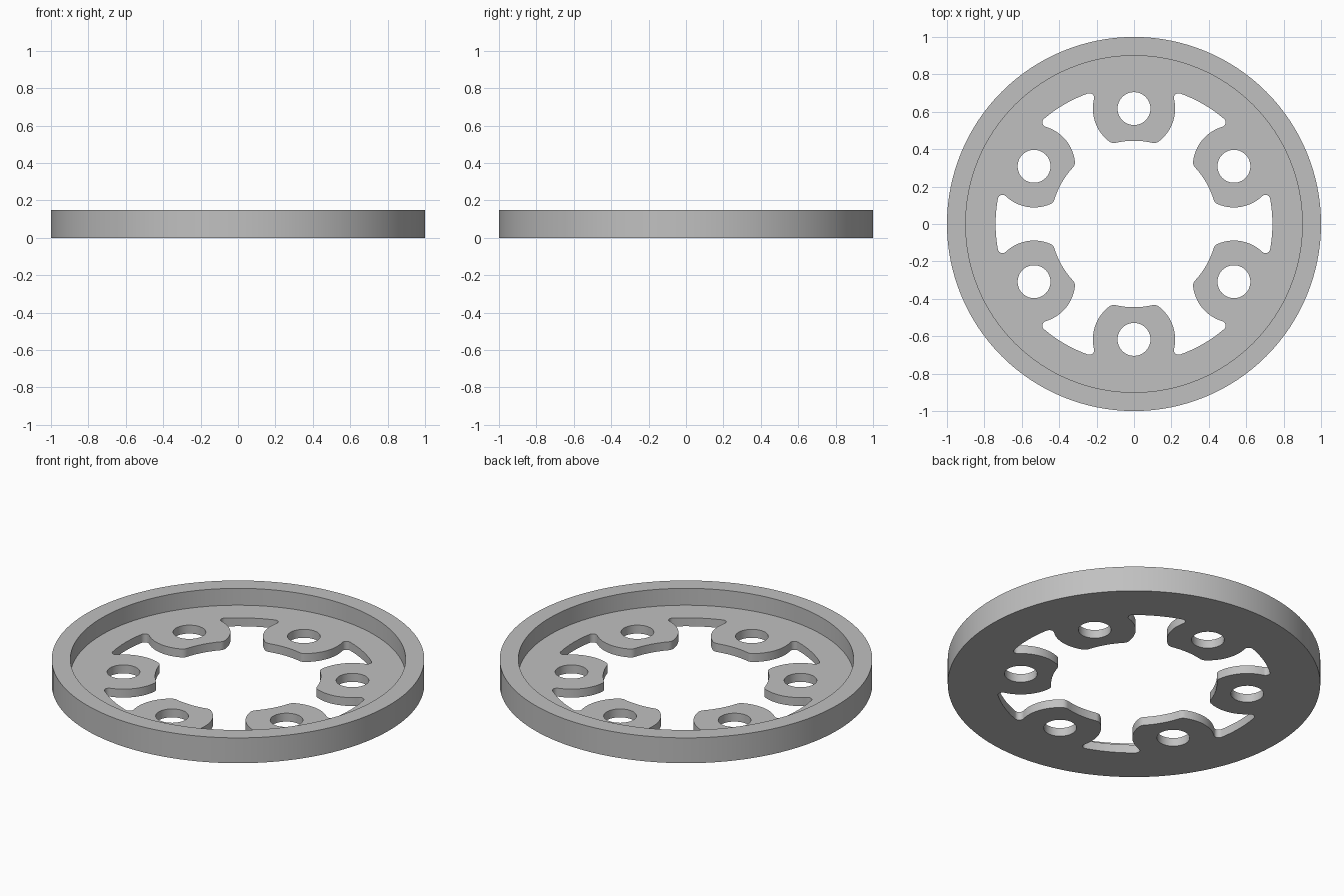
import bpy, bmesh
from math import sin, cos, pi, sqrt, atan2
from mathutils import Vector

cube = bpy.data.objects.get("Cube")
if cube:
    bpy.data.objects.remove(cube, do_unlink=True)

# Main dimensions
HEIGHT, FLOOR = 0.15, 0.05
R_OUT, R_RIM, R_WINDOW, R_INNER = 1.0, 0.9, 0.74, 0.445
LUG_DIST, R_LUG, R_HOLE = 0.617, 0.22, 0.088
ROOT_FILLET, TIP_FILLET = 0.025, 0.04
LUGS = 6


def circle(radius, count, centre=Vector((0, 0))):
    return [centre + radius * Vector((cos(2 * pi * i / count), sin(2 * pi * i / count)))
            for i in range(count)]


def arc(centre, start, end, steps):
    """Points on the shorter arc between two points around a centre."""
    a, b = start - centre, end - centre
    turn = atan2(a.x * b.y - a.y * b.x, a.dot(b))
    begin = atan2(a.y, a.x)
    return [centre + a.length * Vector((cos(begin + turn * i / steps), sin(begin + turn * i / steps)))
            for i in range(steps + 1)]


def fillet_centre(from_origin, from_lug):
    """Point at given distances from the ring centre and the lug centre."""
    y = (from_origin ** 2 + LUG_DIST ** 2 - from_lug ** 2) / (2 * LUG_DIST)
    return Vector((sqrt(from_origin ** 2 - y * y), y))


def spin(point, angle):
    c, s = cos(angle), sin(angle)
    return Vector((c * point.x - s * point.y, s * point.x + c * point.y))


def half_lug():
    """Right half of the lug outline, from its inner middle to mid-window."""
    origin, lug = Vector((0, 0)), Vector((0, LUG_DIST))
    tip = fillet_centre(R_INNER + TIP_FILLET, R_LUG - TIP_FILLET)
    root = fillet_centre(R_WINDOW - ROOT_FILLET, R_LUG + ROOT_FILLET)
    tip_in = tip.normalized() * R_INNER
    tip_out = lug + (tip - lug).normalized() * R_LUG
    root_in = lug + (root - lug).normalized() * R_LUG
    root_out = root.normalized() * R_WINDOW
    mid_window = spin(Vector((0, R_WINDOW)), -pi / LUGS)
    path = arc(origin, Vector((0, R_INNER)), tip_in, 4)
    path += arc(tip, tip_in, tip_out, 6)[1:]
    path += arc(lug, tip_out, root_in, 16)[1:]
    # The root fillet passes through its far side, so split it in two
    far = root + ((root_in - root).normalized() + (root_out - root).normalized()).normalized() * ROOT_FILLET
    path += arc(root, root_in, far, 5)[1:] + arc(root, far, root_out, 5)[1:]
    path += arc(origin, root_out, mid_window, 8)[1:]
    return path


# Full window outline: mirror the half lug, then repeat it around the ring
half = half_lug()
mirrored = [Vector((-p.x, p.y)) for p in reversed(half)]
one_lug = mirrored[:-1] + half[:-1]
window = [spin(p, -2 * pi * k / LUGS) for k in range(LUGS) for p in one_lug]
holes = [circle(R_HOLE, 40, spin(Vector((0, LUG_DIST)), 2 * pi * k / LUGS)) for k in range(LUGS)]

bm = bmesh.new()


def loop(points, z):
    verts = [bm.verts.new((p.x, p.y, z)) for p in points]
    edges = [bm.edges.new((verts[i - 1], verts[i])) for i in range(len(verts))]
    return verts, edges


def wall(a, b):
    for i in range(len(a[0])):
        bm.faces.new((a[0][i - 1], a[0][i], b[0][i], b[0][i - 1]))


def fill(loops):
    bmesh.ops.triangle_fill(bm, use_beauty=True, use_dissolve=False, normal=(0, 0, 1),
                            edges=[e for item in loops for e in item[1]])


# Raised rim
outer, rim = circle(R_OUT, 128), circle(R_RIM, 128)
outer_low, outer_high = loop(outer, 0), loop(outer, HEIGHT)
rim_high, rim_low = loop(rim, HEIGHT), loop(rim, FLOOR)

# Floor plate with lugs and bolt holes
cuts_low = [loop(c, 0) for c in [window] + holes]
cuts_high = [loop(c, FLOOR) for c in [window] + holes]
fill([outer_low] + cuts_low)
fill([rim_low] + cuts_high)
wall(outer_low, outer_high)
wall(outer_high, rim_high)
wall(rim_high, rim_low)
for low, high in zip(cuts_low, cuts_high):
    wall(low, high)
bmesh.ops.recalc_face_normals(bm, faces=bm.faces)

mesh = bpy.data.meshes.new("lugged_ring")
bm.to_mesh(mesh)
bm.free()
ring = bpy.data.objects.new("lugged_ring", mesh)
bpy.context.collection.objects.link(ring)

# Plain grey material
grey = bpy.data.materials.new("plain_grey")
grey.use_nodes = True
colour = (0.53, 0.53, 0.53, 1)
grey.diffuse_color = colour
grey.node_tree.nodes["Principled BSDF"].inputs["Base Color"].default_value = colour
mesh.materials.append(grey)

bpy.ops.object.select_all(action='DESELECT')
ring.select_set(True)
bpy.context.view_layer.objects.active = ring
bpy.ops.object.shade_smooth_by_angle(angle=pi / 6)
